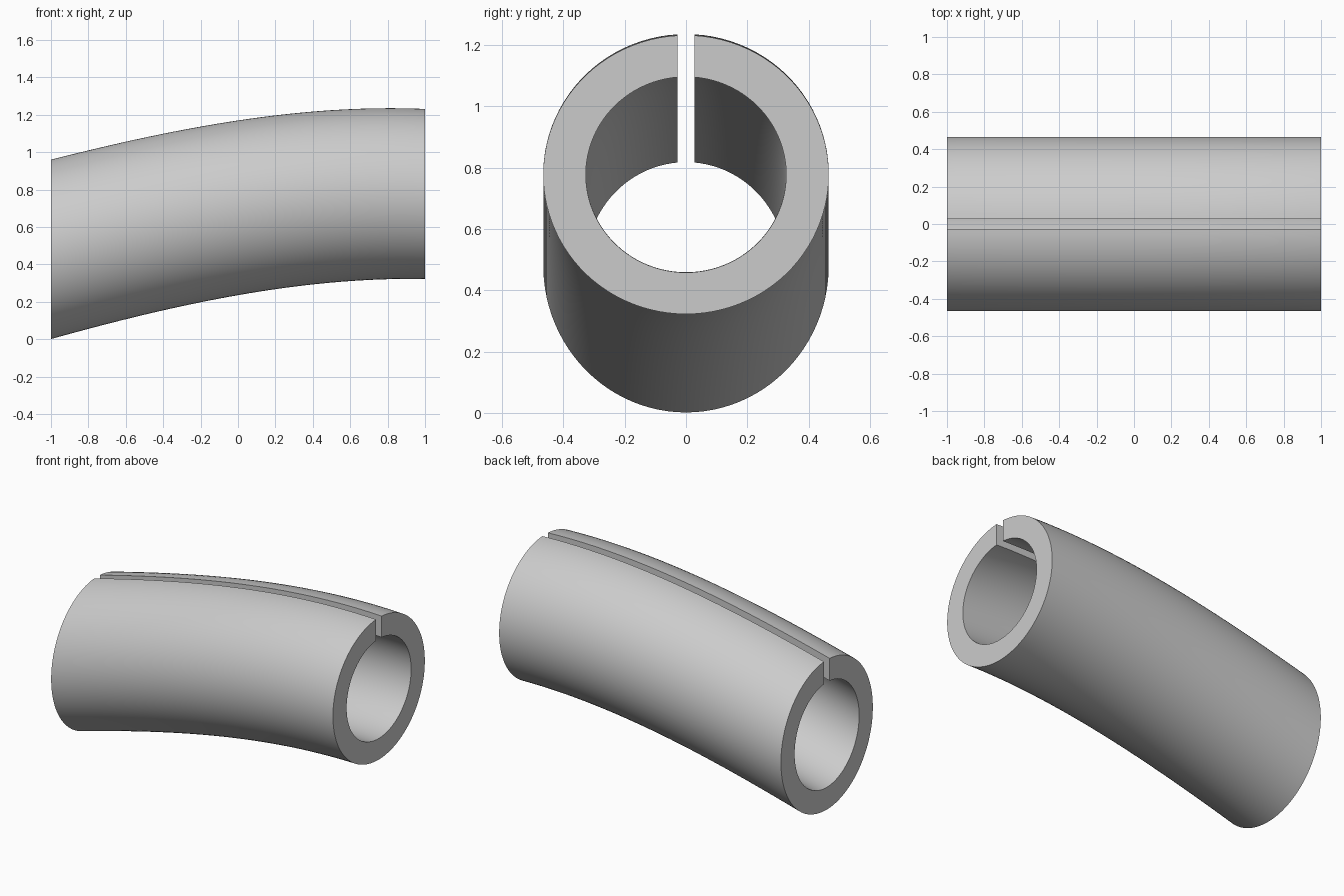
import bpy, bmesh, math

cube = bpy.data.objects.get("Cube")
if cube:
    bpy.data.objects.remove(cube, do_unlink=True)

STATIONS, SIDES = 32, 96
OUTER, INNER = 0.466, 0.327
HALF_SLOT = 0.028

grey = bpy.data.materials.new("plain grey")
grey.use_nodes = True
colour = (0.6, 0.6, 0.6, 1)
grey.diffuse_color = colour
grey.node_tree.nodes["Principled BSDF"].inputs["Base Color"].default_value = colour


def centre_height(x):
    """Centre line of the bend."""
    return 0.7035 + 0.148 * x - 0.074 * x * x - 0.015 * x * (x * x - 1)


def arc(radius):
    """Open circle starting and ending at the slot walls."""
    gap = math.asin(HALF_SLOT / radius)
    step = (2 * math.pi - 2 * gap) / SIDES
    return [(radius * math.sin(gap + i * step), radius * math.cos(gap + i * step))
            for i in range(SIDES + 1)]


# C-shaped section: outside one way round, bore back again
section = arc(OUTER) + arc(INNER)[::-1]

# Sweep the section along the bend, keeping both ends upright
bm = bmesh.new()
rings = []
for s in range(STATIONS + 1):
    x = -1 + 2 * s / STATIONS
    stretch = (0.4675 - 0.0125 * x) / OUTER
    rings.append([bm.verts.new((x, y, centre_height(x) + z * stretch))
                  for y, z in section])

count = len(section)
for a, b in zip(rings, rings[1:]):
    for i in range(count):
        j = (i + 1) % count
        bm.faces.new((a[i], a[j], b[j], b[i]))

# Flat end faces
for ring in (rings[0], rings[-1]):
    for i in range(SIDES):
        bm.faces.new((ring[i], ring[i + 1], ring[count - 2 - i], ring[count - 1 - i]))
bmesh.ops.recalc_face_normals(bm, faces=bm.faces)

mesh = bpy.data.meshes.new("slotted_tube")
bm.to_mesh(mesh)
bm.free()
mesh.materials.append(grey)
tube = bpy.data.objects.new("slotted_tube", mesh)
bpy.context.collection.objects.link(tube)

# Smooth walls, sharp rims and slot edges
bpy.ops.object.select_all(action="DESELECT")
tube.select_set(True)
bpy.context.view_layer.objects.active = tube
bpy.ops.object.shade_smooth_by_angle(angle=math.radians(30))
